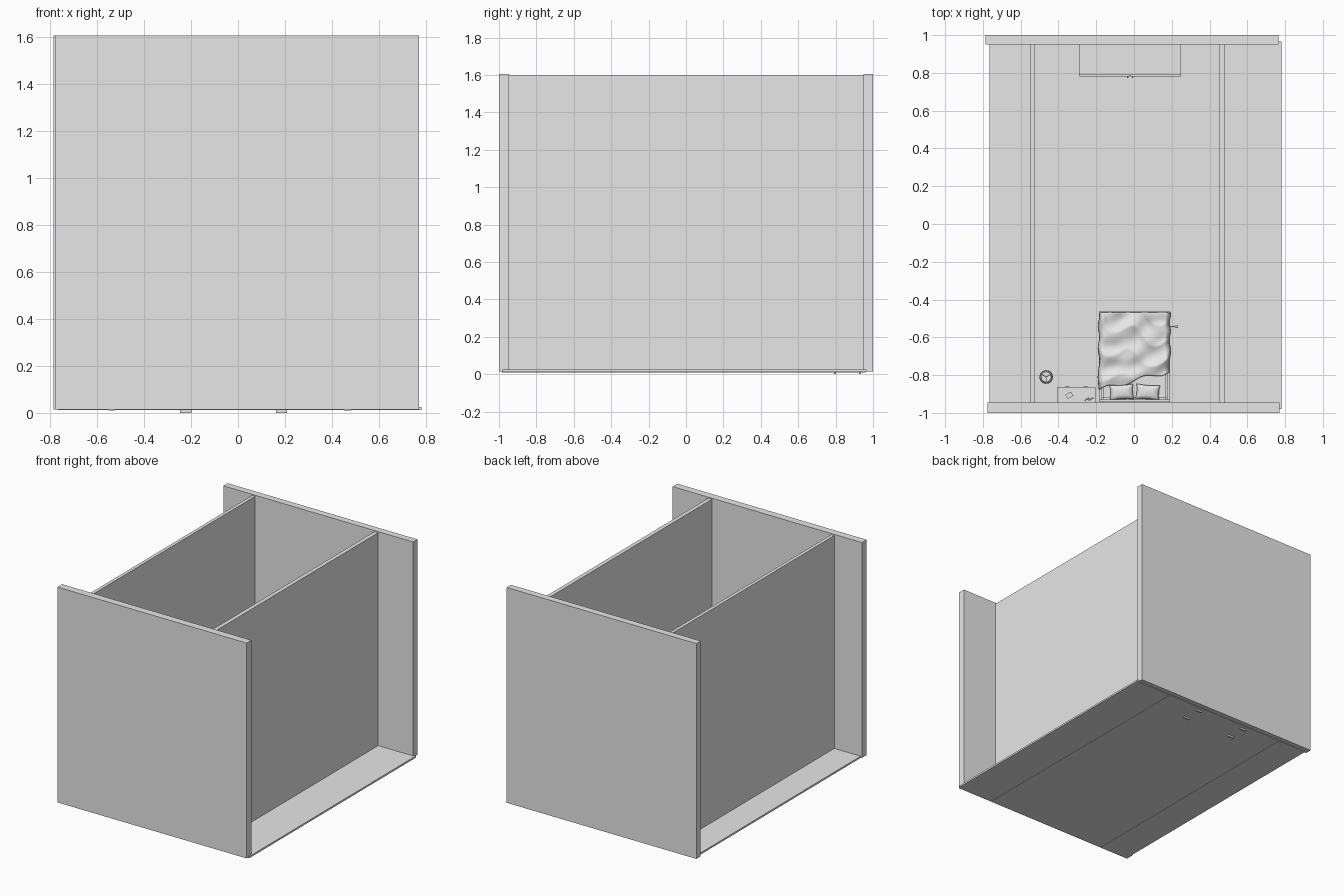
import bpy, bmesh, math
from mathutils import Matrix, Vector

cube = bpy.data.objects.get("Cube")
if cube:
    bpy.data.objects.remove(cube, do_unlink=True)

grey = bpy.data.materials.new("light_grey")
grey.use_nodes = True
tone = (0.8, 0.8, 0.8, 1.0)
grey.diffuse_color = tone
grey.node_tree.nodes["Principled BSDF"].inputs["Base Color"].default_value = tone

FLOOR = 0.025


def finish(name, bm, smooth=False):
    mesh = bpy.data.meshes.new(name)
    bmesh.ops.recalc_face_normals(bm, faces=bm.faces)
    bm.to_mesh(mesh)
    bm.free()
    for p in mesh.polygons:
        p.use_smooth = smooth
    mesh.materials.append(grey)
    ob = bpy.data.objects.new(name, mesh)
    bpy.context.collection.objects.link(ob)
    return ob


def box(name, x, y, z, turn=0, bevel=0):
    """Box from (min, max) ranges, turned about its own upright axis."""
    bm = bmesh.new()
    mid = Vector((sum(x) / 2, sum(y) / 2, sum(z) / 2))
    size = Vector((x[1] - x[0], y[1] - y[0], z[1] - z[0]))
    bmesh.ops.create_cube(bm, size=1, matrix=Matrix.Translation(mid)
                          @ Matrix.Rotation(turn, 4, "Z") @ Matrix.Diagonal(size).to_4x4())
    if bevel:
        bmesh.ops.bevel(bm, geom=bm.edges[:], offset=bevel, segments=2, affect="EDGES")
    return finish(name, bm)


def rod(name, a, b, r1, r2=None, sides=16, caps=True):
    """Round bar, or cone, between two points."""
    a, b = Vector(a), Vector(b)
    bm = bmesh.new()
    spin = (b - a).to_track_quat("Z", "Y").to_matrix().to_4x4()
    bmesh.ops.create_cone(bm, cap_ends=caps, segments=sides, radius1=r1,
                          radius2=r1 if r2 is None else r2, depth=(b - a).length,
                          matrix=Matrix.Translation((a + b) / 2) @ spin)
    return finish(name, bm)


# Room shell
box("floor", (-0.765, 0.78), (-0.98, 0.965), (0.012, FLOOR))
box("front_wall", (-0.775, 0.77), (-1, -0.945), (0.015, 1.605))
box("back_wall", (-0.785, 0.765), (0.95, 1), (0.015, 1.605))
box("right_wall", (-0.55, -0.525), (-0.985, 0.96), (0.01, 1.597))
box("left_wall", (0.45, 0.48), (-0.985, 0.96), (0.01, 1.597))

# Wardrobe against the back wall, its feet reaching through the floor
box("wardrobe_body", (-0.29, 0.25), (0.79, 0.949), (0.04, 0.46))
for side, x in (("right", (-0.288, -0.022)), ("left", (-0.018, 0.248))):
    box(f"wardrobe_{side}_door", x, (0.78, 0.79), (0.05, 0.45))
for side, x in (("right", -0.032), ("left", -0.008)):
    rod(f"wardrobe_{side}_knob", (x, 0.78, 0.25), (x, 0.772, 0.25), 0.004, sides=10)
for x in (-0.222, 0.185):
    for y in (0.797, 0.93):
        box("wardrobe_foot", (x - 0.024, x + 0.024), (y - 0.006, y + 0.006), (0, 0.04))

# Bed frame and mattress
for side, x in (("right", (-0.185, -0.173)), ("left", (0.178, 0.19))):
    box(f"bed_{side}_rail", x, (-0.94, -0.465), (0.05, 0.095))
box("headboard", (-0.185, 0.19), (-0.943, -0.93), (FLOOR, 0.2))
box("footboard", (-0.185, 0.19), (-0.475, -0.463), (FLOOR, 0.115))
for x in (-0.178, 0.184):
    for y in (-0.935, -0.47):
        box("bed_leg", (x - 0.007, x + 0.007), (y - 0.007, y + 0.007), (FLOOR, 0.12))
box("mattress", (-0.172, 0.177), (-0.93, -0.476), (0.055, 0.12), bevel=0.008)


# Pillows, thick in the middle and pinched at the corners
def pillow(name, cx, turn):
    bm = bmesh.new()
    bmesh.ops.create_cube(bm, size=2)
    bmesh.ops.subdivide_edges(bm, edges=bm.edges[:], cuts=7, use_grid_fill=True)
    for v in bm.verts:
        u, w = v.co.x, v.co.y
        puff = max(0, (1 - u * u) * (1 - w * w)) ** 0.4
        v.co = Vector((u * (0.93 + 0.07 * w * w) * 0.063,
                       w * (0.9 + 0.1 * u * u) * 0.04, v.co.z * (0.002 + 0.016 * puff)))
    bmesh.ops.transform(bm, verts=bm.verts, matrix=Matrix.Translation((cx, -0.89, 0.138))
                        @ Matrix.Rotation(turn, 4, "Z"))
    finish(name, bm, True)


pillow("right_pillow", -0.065, 0.06)
pillow("left_pillow", 0.073, -0.08)

# Rumpled blanket with a slanted upper edge and drooping sides
bm = bmesh.new()
bmesh.ops.create_grid(bm, x_segments=44, y_segments=48, size=1)
for v in bm.verts:
    u, t = v.co.x, (v.co.y + 1) / 2
    head = -0.83 + 0.05 * u + 0.012 * math.sin(6 * u)
    y = head + (-0.468 - head) * t
    fold = math.sin(17 * t - 3 * u + 1.5 * math.sin(3 * u + 4 * t))
    ridge = 1 - abs(math.sin(9 * t + 2 * u + math.sin(5 * u - 2 * t)))
    drop = max(0, abs(u) - 0.9) / 0.1
    v.co = Vector((u * 0.19 + 0.002 + 0.004 * fold * abs(u), y,
                   0.132 + 0.005 * fold + 0.012 * ridge - 0.035 * drop))
blanket = finish("blanket", bm, True)
blanket.modifiers.new("thickness", "SOLIDIFY").thickness = 0.004

# Small reading lamp sticking out from the bed side
rod("bed_lamp_arm", (0.188, -0.543, 0.09), (0.222, -0.543, 0.09), 0.003, sides=10)
rod("bed_lamp_head", (0.215, -0.543, 0.09), (0.232, -0.543, 0.09), 0.004, 0.008, sides=12)

# Low cabinet beside the bed with drawers
box("cabinet_body", (-0.405, -0.205), (-0.943, -0.868), (FLOOR, 0.13))
box("cabinet_top", (-0.407, -0.203), (-0.944, -0.863), (0.13, 0.137))
for x in ((-0.4, -0.309), (-0.301, -0.21)):
    for z in ((0.035, 0.076), (0.082, 0.126)):
        box("drawer_front", x, (-0.868, -0.864), z)
        mid = sum(x) / 2
        box("drawer_handle", (mid - 0.012, mid + 0.012), (-0.864, -0.86),
            (sum(z) / 2 - 0.002, sum(z) / 2 + 0.002))

# Things left on the cabinet
box("book", (-0.36, -0.325), (-0.92, -0.895), (0.137, 0.145), 0.5)
box("phone", (-0.35, -0.335), (-0.915, -0.893), (0.145, 0.148), -0.4)
for x in (-0.262, -0.242):
    rod("pen", (x, -0.935, 0.14), (x + 0.025, -0.92, 0.14), 0.003, sides=8)

# Floor lamp with an open shade held by three spokes
lx, ly, top = -0.465, -0.81, 0.36
rod("lamp_base", (lx, ly, FLOOR), (lx, ly, 0.032), 0.03, 0.026, 32)
rod("lamp_pole", (lx, ly, 0.032), (lx, ly, top), 0.004)
shade = rod("lamp_shade", (lx, ly, top - 0.06), (lx, ly, top), 0.036, 0.034, 32, False)
shade.modifiers.new("thickness", "SOLIDIFY").thickness = 0.002
for k in range(3):
    a = math.radians(30 + 120 * k)
    rod("lamp_spoke", (lx, ly, top - 0.004),
        (lx + 0.034 * math.cos(a), ly + 0.034 * math.sin(a), top - 0.004), 0.002, sides=8)
